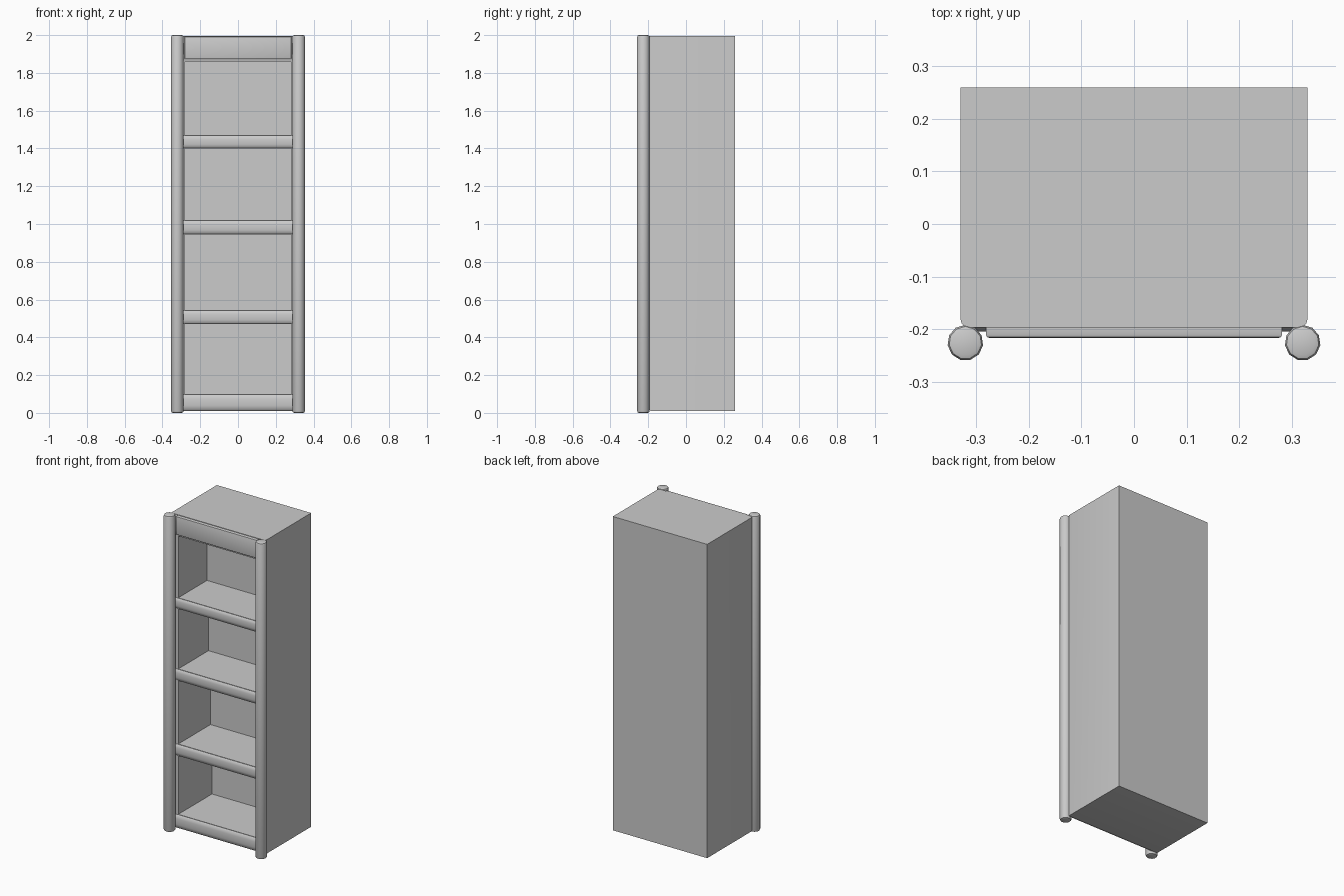
import bpy, bmesh, math
from mathutils import Matrix

if "Cube" in bpy.data.objects:
    bpy.data.objects.remove(bpy.data.objects["Cube"])


def make_object(name, bm, smooth=None):
    bmesh.ops.recalc_face_normals(bm, faces=bm.faces)
    mesh = bpy.data.meshes.new(name)
    bm.to_mesh(mesh)
    bm.free()
    ob = bpy.data.objects.new(name, mesh)
    bpy.context.collection.objects.link(ob)
    bpy.context.view_layer.objects.active = ob
    if smooth:
        bpy.ops.object.select_all(action='DESELECT')
        ob.select_set(True)
        bpy.ops.object.shade_smooth_by_angle(angle=math.radians(smooth))
    return ob


def box(x0, x1, y0, y1, z0, z1):
    bm = bmesh.new()
    bmesh.ops.create_cube(bm, size=1)
    for v in bm.verts:
        v.co = ((x0, x1)[v.co.x > 0], (y0, y1)[v.co.y > 0], (z0, z1)[v.co.z > 0])
    return bm


def bevel(bm, test, width, segments):
    edges = [e for e in bm.edges if test((e.verts[0].co + e.verts[1].co) / 2)]
    bmesh.ops.bevel(bm, geom=edges, offset=width, segments=segments,
                    profile=0.5, affect='EDGES')


FRONT = -0.197
# floor height, ceiling height and back wall of each compartment
bays = [(0.10, 0.47, 0.14), (0.545, 0.945, 0.125),
        (1.02, 1.40, 0.105), (1.47, 1.86, 0.09)]

# Cabinet body, rounded on the front upright edges and the front bottom edge
bm = box(-0.33, 0.33, FRONT, 0.26, 0.01, 1.995)
bevel(bm, lambda c: c.y < FRONT + 0.01 and (abs(c.x) > 0.3 or c.z < 0.1), 0.015, 3)
body = make_object("cabinet_body", bm)

# Open compartments cut into the body
for z0, z1, back in bays:
    cutter = make_object("compartment_cutter", box(-0.28, 0.28, -0.3, back, z0, z1))
    cutter.hide_render = True
    bpy.context.view_layer.objects.active = body
    mod = body.modifiers.new("compartment", 'BOOLEAN')
    mod.object = cutter
    mod.operation = 'DIFFERENCE'
    mod.solver = 'EXACT'
    bpy.ops.object.modifier_apply(modifier=mod.name)
    bpy.data.objects.remove(cutter, do_unlink=True)
bpy.ops.object.select_all(action='DESELECT')
body.select_set(True)
bpy.context.view_layer.objects.active = body
bpy.ops.object.shade_smooth_by_angle(angle=math.radians(35))


# Rounded front rails between the compartments
def rail(name, z0, z1):
    bm = bmesh.new()
    h = z1 - z0
    profile = [(FRONT + 0.003, 0), (FRONT - 0.004, 0.08), (-0.205, 0.3),
               (-0.205, 0.7), (FRONT - 0.004, 0.92), (FRONT + 0.003, 1)]
    face = bm.faces.new([bm.verts.new((-0.303, y, z0 + t * h)) for y, t in profile])
    out = bmesh.ops.extrude_face_region(bm, geom=[face])
    for v in out["geom"]:
        if isinstance(v, bmesh.types.BMVert):
            v.co.x = 0.303
    bm.faces.ensure_lookup_table()
    make_object(name, bm, 50)


rail("bottom_rail", 0.012, bays[0][0])
for i in range(3):
    rail(f"shelf_rail_{i + 1}", bays[i][1], bays[i + 1][0])
rail("top_rail", bays[3][1], 1.994)

# Raised header board
bm = box(-0.282, 0.282, -0.217, FRONT, 1.875, 1.992)
bevel(bm, lambda c: c.y < -0.21, 0.007, 2)
make_object("header_board", bm, 40)

# Round front posts with softened ends
for side, x in (("left", -0.321), ("right", 0.321)):
    bm = bmesh.new()
    bmesh.ops.create_cone(bm, cap_ends=True, segments=11, radius1=0.034, radius2=0.034,
                          depth=2.0, matrix=Matrix.Translation((x, -0.226, 1.0)))
    bevel(bm, lambda c: c.z < 0.01 or c.z > 1.99, 0.01, 2)
    make_object(f"{side}_post", bm, 40)
